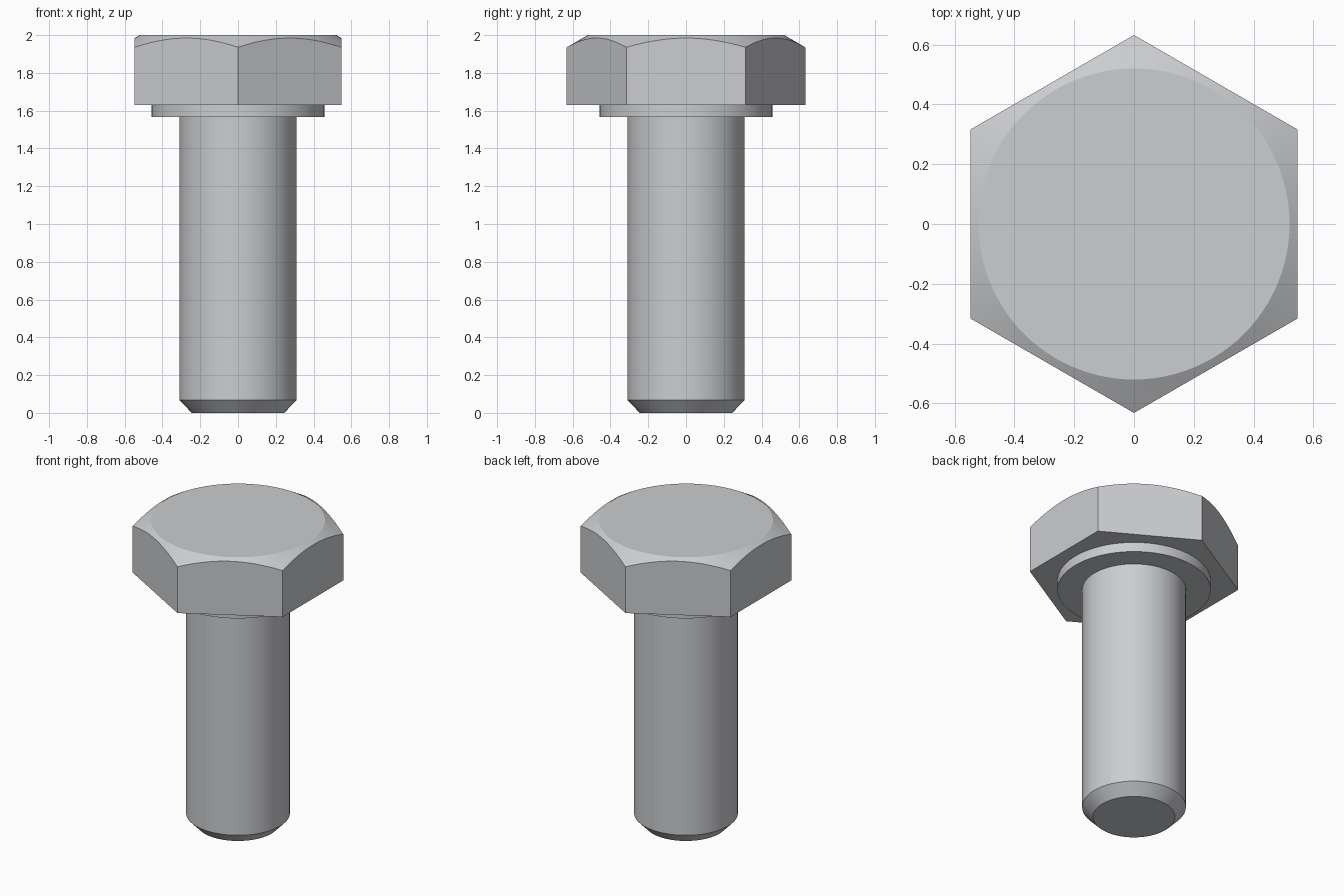
import bpy
import bmesh
import math

cube = bpy.data.objects.get("Cube")
if cube:
    bpy.data.objects.remove(cube, do_unlink=True)

SEGMENTS = 96             # around each round part, a multiple of six
APOTHEM = 0.547           # half the width across the head's flats
CROWN_RADIUS = 0.52       # flat disc on top of the head
HEAD_BOTTOM, HEAD_TOP = 1.63, 2.0
CHAMFER_SLOPE = math.tan(math.radians(30))

steel = bpy.data.materials.new("light steel")
steel.use_nodes = True
colour = (0.60, 0.61, 0.63, 1.0)
steel.diffuse_color = colour
steel.node_tree.nodes["Principled BSDF"].inputs["Base Color"].default_value = colour


def finish(name, bm):
    """Turn a bmesh into a smooth-shaded steel object with crisp edges."""
    bmesh.ops.recalc_face_normals(bm, faces=bm.faces)
    mesh = bpy.data.meshes.new(name)
    bm.to_mesh(mesh)
    bm.free()
    mesh.materials.append(steel)
    obj = bpy.data.objects.new(name, mesh)
    bpy.context.collection.objects.link(obj)
    bpy.ops.object.select_all(action='DESELECT')
    obj.select_set(True)
    bpy.context.view_layer.objects.active = obj
    bpy.ops.object.shade_smooth_by_angle(angle=math.radians(20))
    return obj


def ring(bm, radius_height, count=SEGMENTS):
    """Closed ring of vertices starting at +y; radius and height follow the angle."""
    verts = []
    for i in range(count):
        turn = 2 * math.pi * i / count
        r, z = radius_height(turn)
        verts.append(bm.verts.new((-r * math.sin(turn), r * math.cos(turn), z)))
    return verts


def bridge(bm, a, b):
    for i in range(len(a)):
        j = (i + 1) % len(a)
        bm.faces.new((a[i], a[j], b[j], b[i]))


def turned_part(name, profile):
    """Solid of revolution from (radius, height) points, capped at both ends."""
    bm = bmesh.new()
    rings = [ring(bm, lambda turn, p=p: p) for p in profile]
    for a, b in zip(rings, rings[1:]):
        bridge(bm, a, b)
    bm.faces.new(rings[0])
    bm.faces.new(rings[-1])
    return finish(name, bm)


def hex_edge(turn):
    """Hexagon outline cut by the conical chamfer."""
    r = APOTHEM / math.cos(turn % (math.pi / 3) - math.pi / 6)
    return r, HEAD_TOP - (r - CROWN_RADIUS) * CHAMFER_SLOPE


# Shank with a chamfered tip, and the bearing collar under the head
turned_part("shank", [(0.245, 0.0), (0.31, 0.068), (0.31, 1.60)])
turned_part("collar", [(0.458, 1.567), (0.458, 1.65)])

# Hexagonal head: flat crown, conical chamfer, six flat sides, flat underside
bm = bmesh.new()
crown = ring(bm, lambda turn: (CROWN_RADIUS, HEAD_TOP))
rim = ring(bm, hex_edge)
corners = ring(bm, lambda turn: (APOTHEM / math.cos(math.pi / 6), HEAD_BOTTOM), 6)
bm.faces.new(crown)
bridge(bm, crown, rim)
per_side = SEGMENTS // 6
for k in range(6):
    arc = [rim[(k * per_side + i) % SEGMENTS] for i in range(per_side + 1)]
    bm.faces.new(arc + [corners[(k + 1) % 6], corners[k]])
bm.faces.new(corners)
finish("hex_head", bm)
